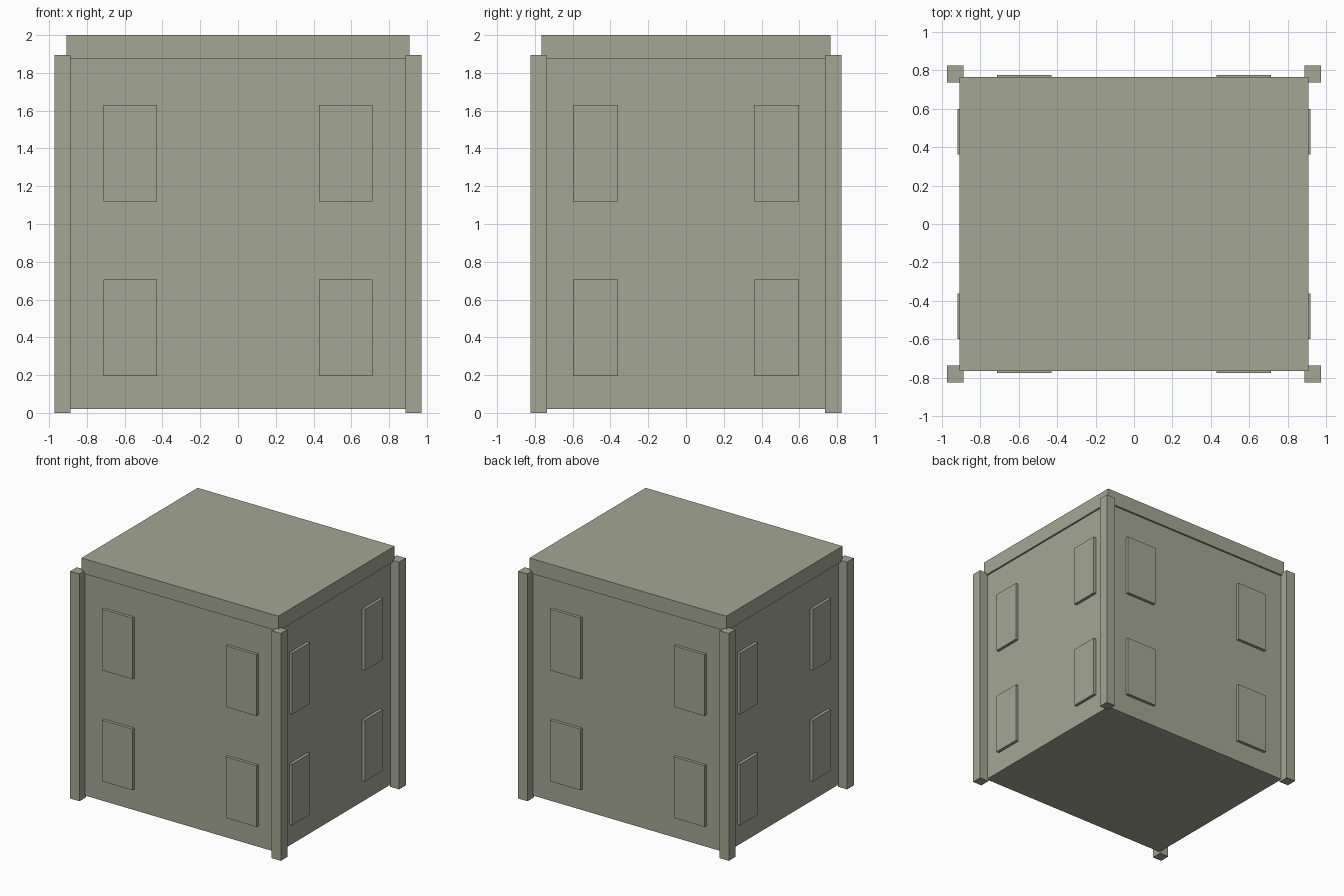
import bpy

cube = bpy.data.objects.get("Cube")
if cube:
    bpy.data.objects.remove(cube, do_unlink=True)

# Single stone colour
stone = bpy.data.materials.new("grey_green_stone")
stone.use_nodes = True
colour = (0.37, 0.385, 0.296, 1)
stone.diffuse_color = colour
stone.node_tree.nodes["Principled BSDF"].inputs["Base Color"].default_value = colour


def box(name, low, high):
    """Axis-aligned box between two corners."""
    centre = [(a + b) / 2 for a, b in zip(low, high)]
    bpy.ops.mesh.primitive_cube_add(size=1, location=centre)
    obj = bpy.context.object
    obj.name = name
    obj.scale = [b - a for a, b in zip(low, high)]
    bpy.ops.object.transform_apply(location=False, rotation=False, scale=True)
    obj.data.materials.append(stone)
    return obj


def span(sign, inner, outer):
    """Range on one side of the centre, sorted low to high."""
    return sorted((sign * inner, sign * outer))


WALL_X, WALL_Y = 0.893, 0.75
PROUD = 0.025

# Main block and flat roof slab
box("walls", (-WALL_X, -WALL_Y, 0.02), (WALL_X, WALL_Y, 1.875))
box("roof_slab", (-0.908, -0.765, 1.875), (0.908, 0.765, 2))

# Corner posts
for sx in (-1, 1):
    for sy in (-1, 1):
        x, y = span(sx, 0.886, 0.971), span(sy, 0.736, 0.823)
        box("corner_post", (x[0], y[0], 0), (x[1], y[1], 1.895))

# Window panels, two rows on each of the four walls
for bottom, top in ((0.195, 0.705), (1.12, 1.63)):
    for sx in (-1, 1):
        for sy in (-1, 1):
            x, y = span(sx, 0.43, 0.713), span(sy, WALL_Y - 0.01, WALL_Y + PROUD)
            box("front_back_window", (x[0], y[0], bottom), (x[1], y[1], top))
            x, y = span(sx, WALL_X - 0.01, WALL_X + PROUD), span(sy, 0.36, 0.598)
            box("side_window", (x[0], y[0], bottom), (x[1], y[1], top))
